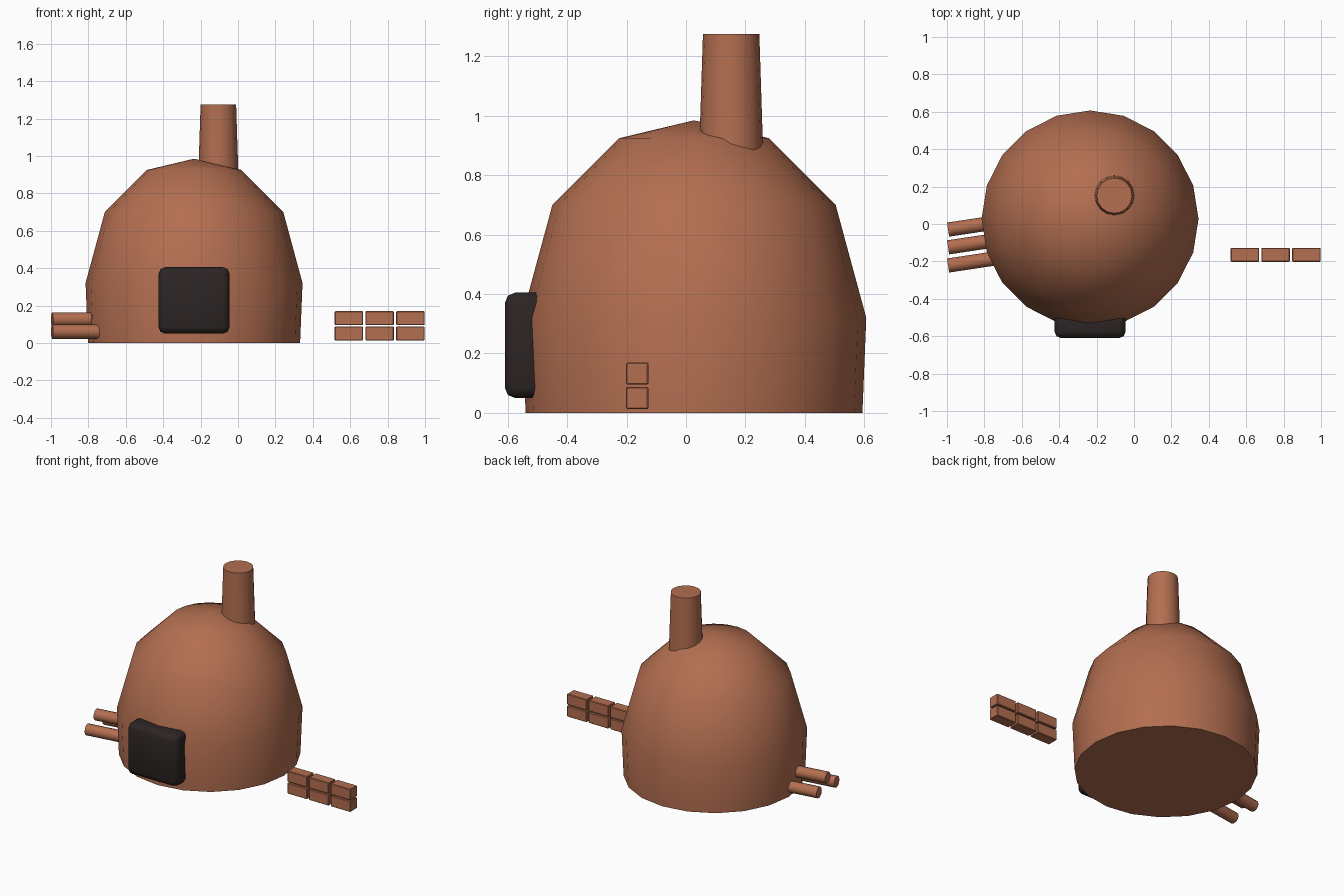
import bpy, bmesh, math
from mathutils import Vector

if "Cube" in bpy.data.objects:
    bpy.data.objects.remove(bpy.data.objects["Cube"])


def material(name, rgb):
    m = bpy.data.materials.new(name)
    m.diffuse_color = (*rgb, 1)
    m.use_nodes = True
    m.node_tree.nodes["Principled BSDF"].inputs["Base Color"].default_value = m.diffuse_color
    return m


CLAY = material("clay brown", (0.45, 0.157, 0.081))
DARK = material("soot black", (0.026, 0.018, 0.018))


def finish(name, bm, mat, angle=None):
    bmesh.ops.recalc_face_normals(bm, faces=bm.faces)
    mesh = bpy.data.meshes.new(name)
    bm.to_mesh(mesh)
    bm.free()
    ob = bpy.data.objects.new(name, mesh)
    bpy.context.collection.objects.link(ob)
    mesh.materials.append(mat)
    if angle:
        bpy.ops.object.select_all(action='DESELECT')
        ob.select_set(True)
        bpy.context.view_layer.objects.active = ob
        bpy.ops.object.shade_smooth_by_angle(angle=math.radians(angle))
    return ob


def lathe(name, center, profile, sides, apex=None, angle=40):
    """Stack of rings (radius, z), closed below and by an apex or cap above."""
    bm = bmesh.new()
    rings = []
    for r, z in profile:
        rings.append([bm.verts.new((center[0] + r * math.cos(math.tau * i / sides),
                                    center[1] + r * math.sin(math.tau * i / sides), z))
                      for i in range(sides)])
    for lo, hi in zip(rings, rings[1:]):
        for i in range(sides):
            j = (i + 1) % sides
            bm.faces.new((lo[i], lo[j], hi[j], hi[i]))
    bm.faces.new(rings[0][::-1])
    if apex is None:
        bm.faces.new(rings[-1])
    else:
        tip = bm.verts.new((*center, apex))
        for i in range(sides):
            bm.faces.new((rings[-1][i], rings[-1][(i + 1) % sides], tip))
    return finish(name, bm, mat=CLAY, angle=angle)


def box(name, lo, hi, bevel, segments, mat, angle=None):
    lo, hi = Vector(lo), Vector(hi)
    bm = bmesh.new()
    bmesh.ops.create_cube(bm, size=1)
    for v in bm.verts:
        v.co = (lo + hi) / 2 + v.co * (hi - lo)
    bmesh.ops.bevel(bm, geom=bm.edges[:], offset=bevel, segments=segments,
                    profile=0.5, affect='EDGES')
    return finish(name, bm, mat, angle)


# Oven body and chimney
lathe("oven_dome", (-0.235, 0.027),
      [(0.567, 0.0), (0.58, 0.32), (0.477, 0.70), (0.252, 0.925)], 20, apex=0.985, angle=50)
lathe("chimney", (-0.105, 0.152), [(0.109, 0.84), (0.095, 1.275)], 16)

# Fire door set into the front wall
box("oven_door", (-0.425, -0.61, 0.05), (-0.045, -0.46, 0.405), 0.035, 2, DARK, 50)

# Two rows of three bricks
for row, z in enumerate((0.013, 0.095)):
    for col in range(3):
        x = 0.517 + 0.1645 * col
        box(f"brick_{row}_{col}", (x, -0.202, z), (x + 0.152, -0.127, z + 0.075),
            0.004, 1, CLAY)

# Firewood: two logs on the ground, one resting on top
along = Vector((math.cos(0.15), math.sin(0.15), 0))
side = Vector((-along.y, along.x, 0))
up = Vector((0, 0, 1))
for k, (y, z) in enumerate(((-0.03, 0.06), (-0.125, 0.126), (-0.222, 0.06))):
    bm = bmesh.new()
    bmesh.ops.create_cone(bm, cap_ends=True, segments=12, radius1=0.038,
                          radius2=0.038, depth=0.30)
    for v in bm.verts:
        c = v.co.copy()
        v.co = Vector((-0.994, y, z)) + along * (c.z + 0.15) + side * c.x + up * c.y
    finish(f"log_{k}", bm, CLAY, 40)
